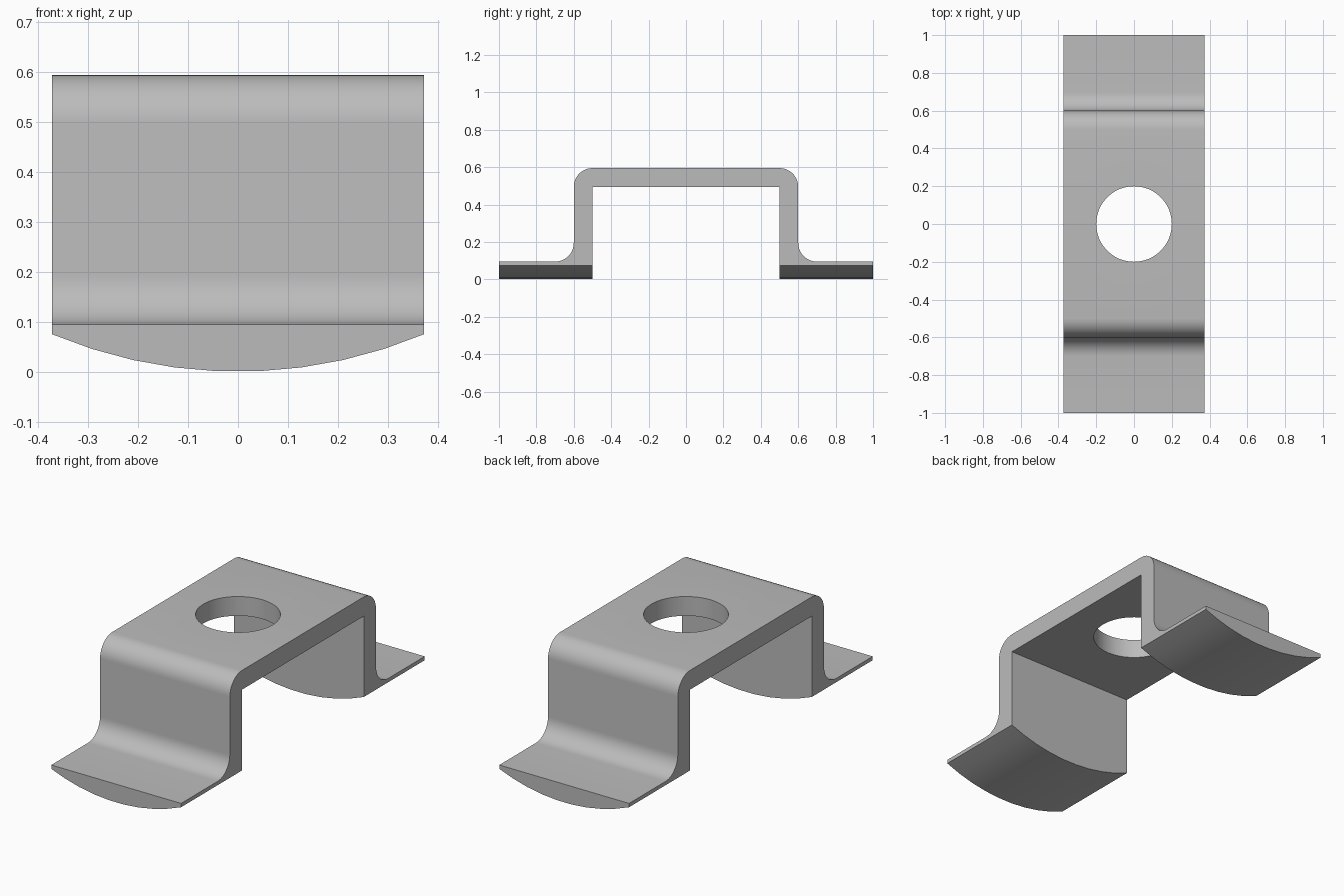
import bpy
import bmesh
from math import asin, cos, sin, pi, radians

if "Cube" in bpy.data.objects:
    bpy.data.objects.remove(bpy.data.objects["Cube"], do_unlink=True)

HALF_WIDTH, TOP, FOOT = 0.373, 0.595, 0.095
PLATE, BEND, SAG = 0.1, 0.1, 0.075
ARC_STEPS, BEND_STEPS = 9, 10

steel = bpy.data.materials.new("grey_steel")
steel.use_nodes = True
grey = (0.5, 0.5, 0.5, 1)
steel.diffuse_color = grey
steel.node_tree.nodes["Principled BSDF"].inputs["Base Color"].default_value = grey


def bend(cy, cz, start, end):
    """Quarter-round points in the y-z plane."""
    angles = [radians(start + (end - start) * i / BEND_STEPS) for i in range(BEND_STEPS + 1)]
    return [(cy + BEND * cos(a), cz + BEND * sin(a)) for a in angles]


# Hat-shaped side profile: one half, then its mirror
half = [(-0.5, TOP - PLATE), (-0.5, 0), (-1, 0), (-1, FOOT)]
half += bend(-0.7, FOOT + BEND, -90, 0)
half += bend(-0.5, TOP - BEND, 180, 90)
profile = half + [(-y, z) for y, z in reversed(half)]

# Sweep the profile across the width, curving the undersides of the feet
radius = (HALF_WIDTH ** 2 + SAG ** 2) / (2 * SAG)
spread = asin(HALF_WIDTH / radius)
bm = bmesh.new()
rings = []
for i in range(ARC_STEPS + 1):
    a = spread * (2 * i / ARC_STEPS - 1)
    lift = radius * (1 - cos(a))
    rings.append([bm.verts.new((radius * sin(a), y, z if z else lift)) for y, z in profile])
for r, s in zip(rings, rings[1:]):
    for j in range(len(profile)):
        k = (j + 1) % len(profile)
        bm.faces.new((r[j], r[k], s[k], s[j]))
bm.faces.new(rings[0])
bm.faces.new(rings[-1])
bmesh.ops.recalc_face_normals(bm, faces=bm.faces)
mesh = bpy.data.meshes.new("strap_bracket")
bm.to_mesh(mesh)
bm.free()
mesh.materials.append(steel)
bracket = bpy.data.objects.new("strap_bracket", mesh)
bpy.context.collection.objects.link(bracket)

# Round bolt hole through the top plate
bpy.ops.mesh.primitive_cylinder_add(vertices=64, radius=0.2, depth=0.3,
                                    location=(0, 0, TOP - PLATE / 2))
cutter = bpy.context.object
cutter.name = "hole_cutter"
cutter.data.materials.append(steel)
cut = bracket.modifiers.new("bolt_hole", "BOOLEAN")
cut.operation = "DIFFERENCE"
cut.solver = "EXACT"
cut.object = cutter

# Apply the cut, then smooth the bends while keeping the edges sharp
bpy.ops.object.select_all(action="DESELECT")
bracket.select_set(True)
bpy.context.view_layer.objects.active = bracket
bpy.ops.object.modifier_apply(modifier=cut.name)
bpy.data.objects.remove(cutter, do_unlink=True)
bpy.ops.object.shade_smooth_by_angle(angle=radians(30))
